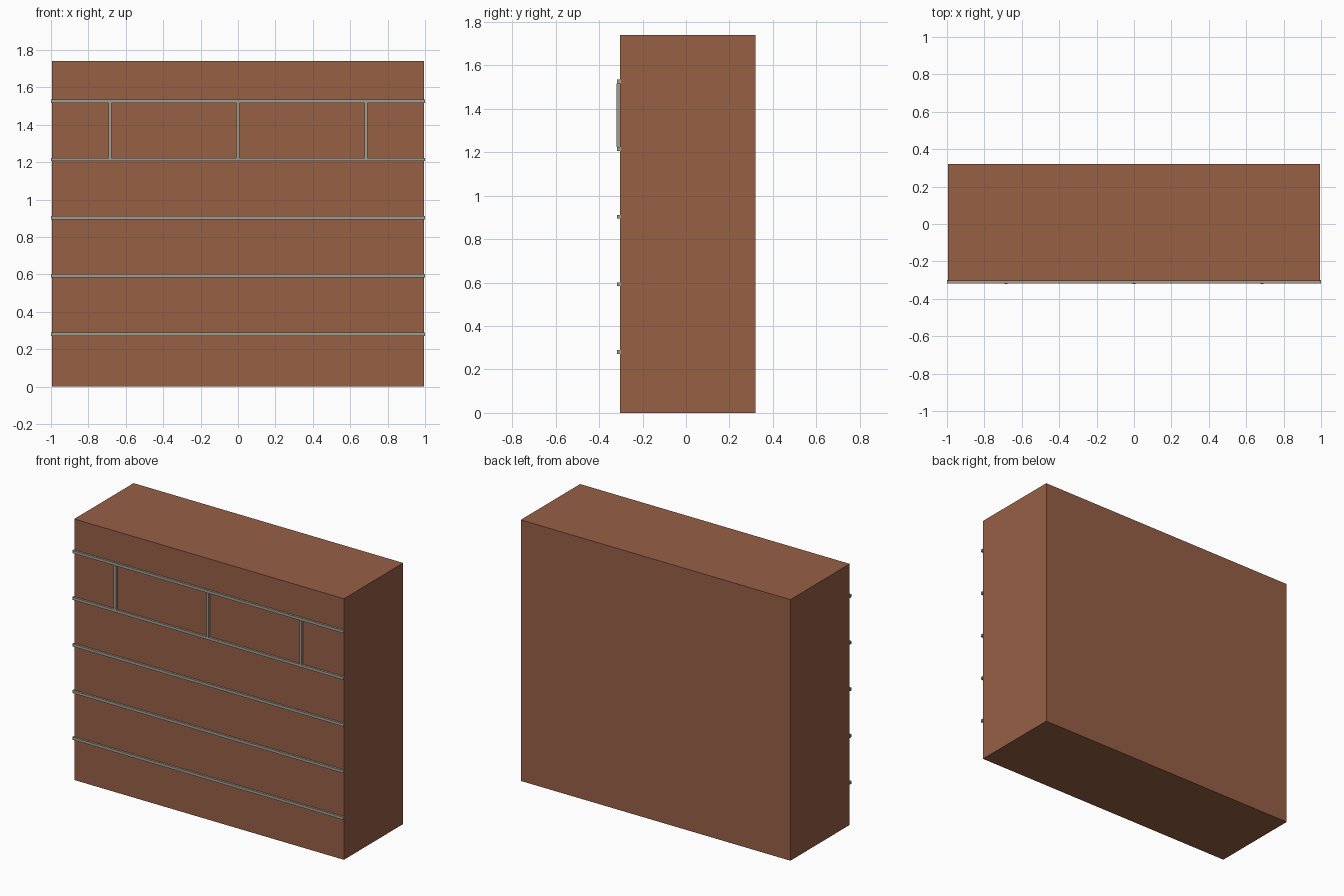
import bpy

if "Cube" in bpy.data.objects:
    bpy.data.objects.remove(bpy.data.objects["Cube"])


def material(name, color):
    m = bpy.data.materials.new(name)
    m.diffuse_color = color
    m.use_nodes = True
    m.node_tree.nodes["Principled BSDF"].inputs["Base Color"].default_value = m.diffuse_color
    return m


def box(name, lo, hi, mat):
    bpy.ops.mesh.primitive_cube_add(size=1, location=[(a + b) / 2 for a, b in zip(lo, hi)])
    o = bpy.context.object
    o.name = name
    o.scale = [b - a for a, b in zip(lo, hi)]
    bpy.ops.object.transform_apply(location=False, rotation=False, scale=True)
    o.data.materials.append(mat)
    return o


brick = material("brick", (0.31, 0.115, 0.06, 1))
mortar = material("mortar", (0.36, 0.34, 0.28, 1))

# Solid wall block
box("wall_body", (-0.994, -0.304, 0), (0.994, 0.32, 1.74), brick)

# Horizontal mortar courses, slightly wider than the wall
course_z = [0.281 + 0.311 * i for i in range(5)]
half = 0.009
for i, z in enumerate(course_z):
    box(f"mortar_course_{i + 1}", (-1, -0.317, z - half), (1, -0.300, z + half), mortar)

# Upright mortar joints between the top two courses
for i, x in enumerate((-0.685, 0, 0.685)):
    box(f"mortar_joint_{i + 1}", (x - 0.008, -0.32, course_z[3] + half),
        (x + 0.008, -0.300, course_z[4] - half), mortar)
